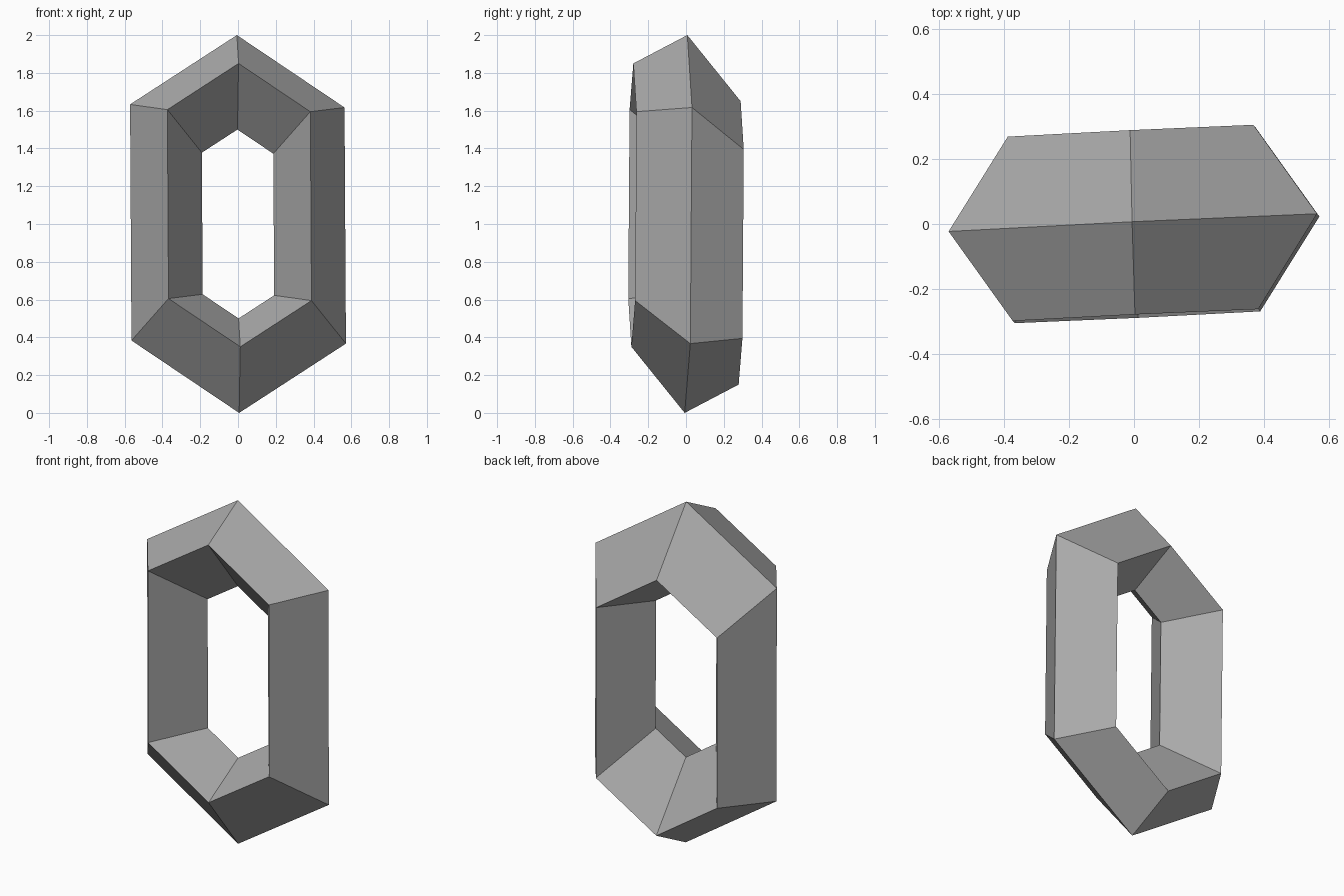
import bpy
from math import copysign
from mathutils import Matrix

cube = bpy.data.objects.get("Cube")
if cube:
    bpy.data.objects.remove(cube, do_unlink=True)

# Plain grey material
grey = bpy.data.materials.new("grey")
grey.use_nodes = True
colour = (0.4, 0.4, 0.4, 1)
grey.diffuse_color = colour
grey.node_tree.nodes["Principled BSDF"].inputs["Base Color"].default_value = colour

# Low-poly ring: six segments around, diamond cross-section
bpy.ops.mesh.primitive_torus_add(major_segments=6, minor_segments=4,
                                 major_radius=0.5, minor_radius=0.25)
link = bpy.context.object
link.name = link.data.name = "chain_link"
link.data.materials.append(grey)

# Pull the two halves apart to lengthen the link
for v in link.data.vertices:
    v.co.x += copysign(0.25, v.co.x)

# Stand it upright, with a slight twist and a forward-rising slant
long_axis = (-0.006, 0.007, 1)
wide_axis = (0.874, 0.042, -0.0125)
deep_axis = (-0.03, 1.136, -0.4)
upright = Matrix((long_axis, wide_axis, deep_axis)).transposed().to_4x4()
link.data.transform(Matrix.Translation((0, 0, 1)) @ upright)

# Crisp facets
for face in link.data.polygons:
    face.use_smooth = False
link.data.update()
